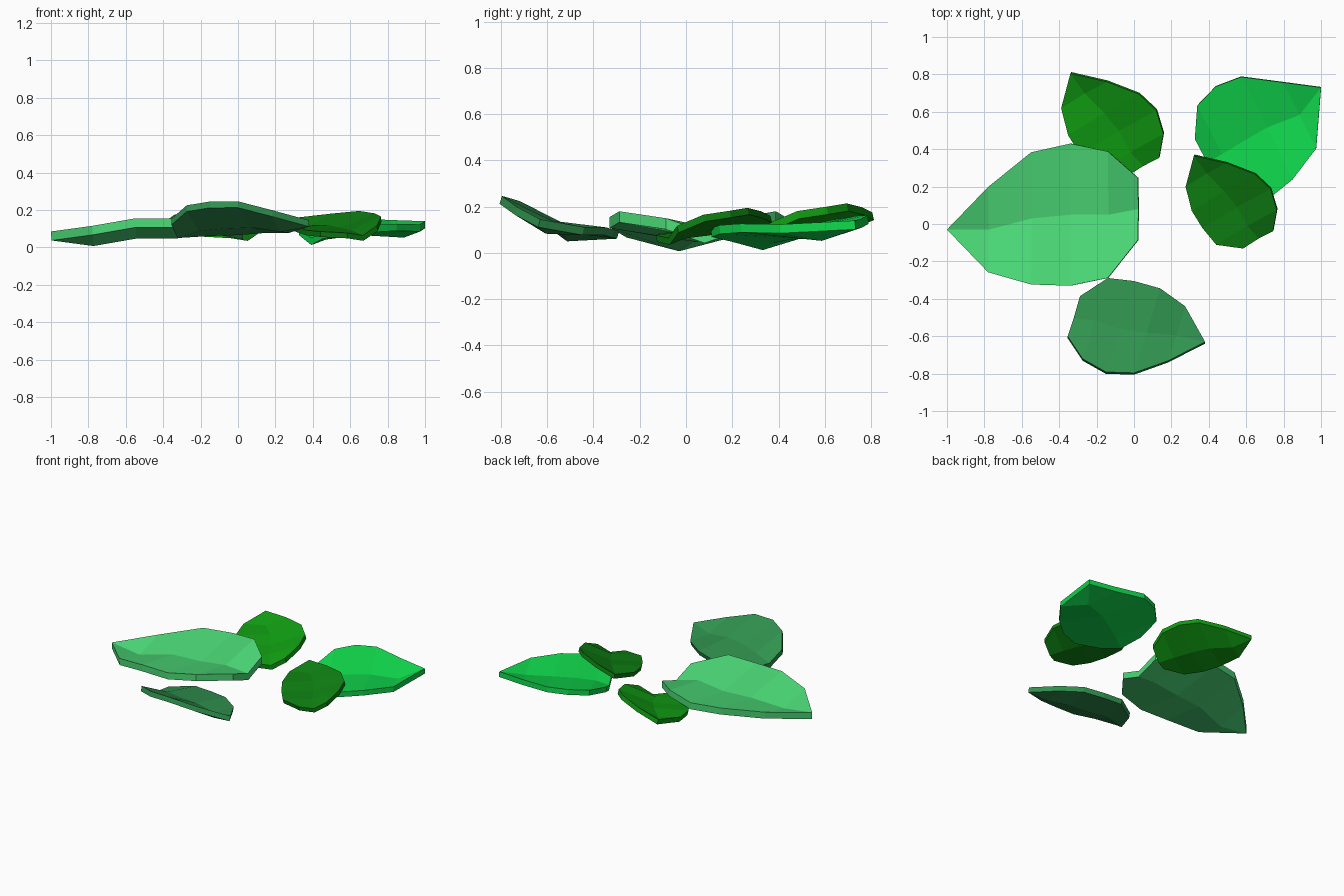
import bpy, bmesh
from mathutils import Vector

if "Cube" in bpy.data.objects:
    bpy.data.objects.remove(bpy.data.objects["Cube"])

# Half width at each rib station after the tip (shared leaf outline)
WIDTHS = (0.60, 0.93, 1.0, 0.89, 0.44)


def material(name, rgb):
    lin = [((c / 255 + 0.055) / 1.055) ** 2.4 if c > 10 else c / 255 / 12.92 for c in rgb]
    m = bpy.data.materials.new(name)
    m.diffuse_color = (*lin, 1)
    m.use_nodes = True
    m.node_tree.nodes["Principled BSDF"].inputs["Base Color"].default_value = m.diffuse_color
    return m


def leaf(name, mat, spine, side, lift, thick):
    """Folded leaf slab: spine runs tip to base midway between the edges,
    the midrib is sunk by lift, and side is the widest half-width vector."""
    spine = [Vector(p) for p in spine]
    side = Vector(side)
    n = side.cross(spine[-1] - spine[0]).normalized()
    if n.z < 0:
        n = -n
    bm = bmesh.new()

    def layer(offset):
        rows = []
        for p, w in zip(spine[1:], WIDTHS):
            pts = (p + side * w, p - n * lift, p - side * w)
            rows.append([bm.verts.new(q - n * offset) for q in pts])
        return bm.verts.new(spine[0] - n * offset), rows

    layers = [layer(0), layer(thick)]
    # top and bottom surfaces
    for tip, rows in layers:
        for k in (0, 1):
            bm.faces.new((tip, rows[0][k], rows[0][k + 1]))
            for a, b in zip(rows, rows[1:]):
                bm.faces.new((a[k], b[k], b[k + 1], a[k + 1]))
    # rim
    loops = [[t] + [r[0] for r in rows] + [rows[-1][1]] + [r[2] for r in reversed(rows)]
             for t, rows in layers]
    count = len(loops[0])
    for i in range(count):
        j = (i + 1) % count
        bm.faces.new((loops[0][i], loops[0][j], loops[1][j], loops[1][i]))
    bmesh.ops.recalc_face_normals(bm, faces=bm.faces)
    me = bpy.data.meshes.new(name)
    bm.to_mesh(me)
    bm.free()
    me.materials.append(mat)
    ob = bpy.data.objects.new(name, me)
    bpy.context.collection.objects.link(ob)


# Large pale leaf on the left
leaf("large_left_leaf", material("pale green", (76, 219, 120)),
     [(-1, -.03, .085), (-.78, -.03, .115), (-.55, .03, .155),
      (-.34, .05, .155), (-.14, .05, .18), (.02, .08, .15)],
     (0, .38, 0), .06, .048)

# Dull leaf at the front, tilted up toward the front
leaf("front_leaf", material("sea green", (48, 146, 78)),
     [(.38, -.63, .145), (.228, -.585, .155), (.07, -.57, .178),
      (-.075, -.548, .172), (-.207, -.505, .16), (-.322, -.493, .122)],
     (.075, .243, -.073), .04, .035)

# Bright leaf at the back right
leaf("back_right_leaf", material("bright green", (16, 216, 76)),
     [(1, .73, .14), (.885, .58, .135), (.71, .512, .145),
      (.585, .44, .14), (.47, .37, .125), (.39, .325, .095)],
     (-.148, .295, .02), .045, .038)

# Two small leaves sharing one shape
small = [(.32, .365, .16), (.385, .262, .153), (.478, .168, .153),
         (.548, .083, .137), (.602, -.018, .125), (.663, -.085, .097)]
small_side = Vector((.182, .105, .045))
leaf("small_right_leaf", material("dark green", (14, 128, 18)),
     small, small_side, .034, .03)

tip = Vector(small[0])
leaf("small_back_leaf", material("leaf green", (16, 158, 18)),
     [Vector((-.34, .805, .175)) + (Vector(p) - tip) * 1.12 for p in small],
     small_side * 1.12, .038, .034)
